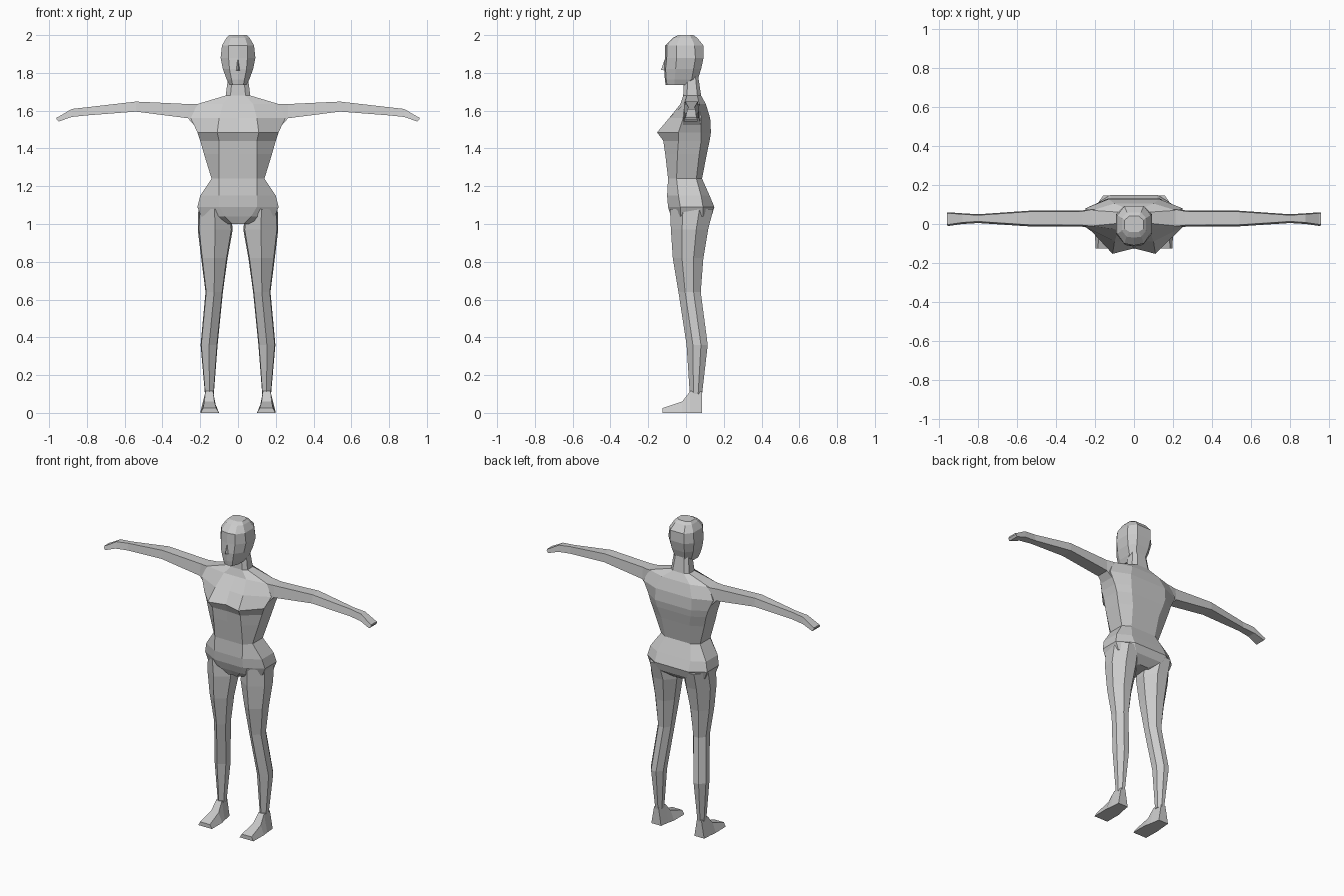
import bpy, bmesh


def loft(name, rings):
    """Skin a closed, capped surface through rings of equal point count."""
    bm = bmesh.new()
    vs = [[bm.verts.new(p) for p in r] for r in rings]
    n = len(rings[0])
    for a, b in zip(vs, vs[1:]):
        for i in range(n):
            j = (i + 1) % n
            bm.faces.new((a[i], a[j], b[j], b[i]))
    bm.faces.new(vs[0])
    bm.faces.new(vs[-1])
    bmesh.ops.recalc_face_normals(bm, faces=bm.faces)
    me = bpy.data.meshes.new(name)
    bm.to_mesh(me)
    bm.free()
    ob = bpy.data.objects.new(name, me)
    bpy.context.collection.objects.link(ob)
    return ob


def body_ring(z, w, sf, sb, fx, fy, cy, bx, by):
    """Symmetric ring: sides at +-w, front pair, front centre, back pair."""
    half = [(fx, fy, z), (w, sf, z), (w, sb, z), (bx, by, z)]
    return [(0, cy, z)] + half + [(-x, y, q) for x, y, q in reversed(half)]


def leg_ring(s, z, x0, x1, y0, y1):
    """Seven-sided leg section with a ridge down the shin."""
    d, w, m = y1 - y0, x1 - x0, (x0 + x1) / 2
    pts = [(m, y0), (x1 - .04 * w, y0 + .3 * d), (x1, y0 + .68 * d),
           (m + .2 * w, y1), (m - .2 * w, y1),
           (x0, y0 + .68 * d), (x0 + .04 * w, y0 + .28 * d)]
    return [(s * x, y, z) for x, y in pts]


def arm_ring(s, x, z0, z1, y0, y1):
    return [(s * x, y0, z0), (s * x, y1, z0),
            (s * x, y1 - .005, z1), (s * x, y0 + .008, z1)]


def foot_ring(s, y, z, b0, b1, t0, t1):
    return [(s * b0, y, 0), (s * b1, y, 0), (s * t1, y, z), (s * t0, y, z)]


# Torso and neck, from crotch to under the skull
torso = [
    (1.00, .06, -.03, .07, .03, -.06, -.05, .03, .09),
    (1.04, .195, -.03, .09, .07, -.08, -.075, .10, .135),
    (1.09, .215, -.03, .09, .10, -.095, -.095, .12, .15),
    (1.15, .20, -.04, .08, .10, -.10, -.10, .12, .125),
    (1.24, .14, -.05, .055, .10, -.095, -.095, .09, .085),
    (1.37, .18, -.045, .07, .10, -.11, -.11, .10, .11),
    (1.44, .20, -.04, .08, .10, -.12, -.115, .12, .125),
    (1.485, .215, -.04, .08, .11, -.153, -.125, .13, .132),
    (1.56, .25, -.015, .08, .10, -.09, -.085, .13, .128),
    (1.635, .215, -.01, .07, .08, -.03, -.03, .10, .105),
    (1.68, .065, .005, .06, .04, -.015, -.015, .04, .08),
    (1.78, .052, .01, .05, .03, -.01, -.01, .03, .065),
]
loft("torso", [body_ring(*r) for r in torso])

# Head
head = [
    (1.735, .045, -.06, -.01, .028, -.10, -.108, .03, .00),
    (1.765, .06, -.06, .03, .034, -.105, -.112, .035, .062),
    (1.82, .08, -.055, .04, .045, -.108, -.115, .045, .08),
    (1.88, .092, -.05, .05, .05, -.102, -.112, .05, .093),
    (1.945, .085, -.05, .045, .05, -.10, -.11, .05, .092),
    (1.985, .062, -.035, .03, .038, -.065, -.07, .036, .06),
    (2.00, .048, -.025, .02, .025, -.04, -.04, .025, .04),
]
loft("head", [body_ring(*r) for r in head])

# Nose wedge
loft("nose", [[(-.014, -.105, 1.812), (.014, -.105, 1.812), (0, -.132, 1.816)],
              [(-.006, -.105, 1.87), (.006, -.105, 1.87), (0, -.114, 1.87)]])

legs = [
    (1.08, .04, .21, -.085, .145),
    (.97, .028, .213, -.08, .117),
    (.82, .055, .195, -.07, .092),
    (.64, .08, .172, -.04, .078),
    (.36, .108, .198, .003, .115),
    (.10, .128, .175, .02, .085),
]
arms = [
    (.17, 1.50, 1.638, -.02, .08),
    (.225, 1.515, 1.635, -.018, .078),
    (.265, 1.56, 1.635, -.014, .07),
    (.54, 1.595, 1.648, -.012, .068),
    (.80, 1.575, 1.618, .005, .05),
    (.88, 1.567, 1.609, .000, .055),
    (.95, 1.542, 1.568, -.01, .06),
    (.96, 1.555, 1.565, -.008, .06),
]
feet = [
    (-.125, .025, .10, .198, .115, .185),
    (-.02, .06, .10, .20, .125, .178),
    (.022, .115, .11, .195, .132, .172),
    (.085, .112, .12, .19, .138, .17),
]

# Limbs on both sides
for s, side in ((1, "left"), (-1, "right")):
    loft(side + "_leg", [leg_ring(s, *r) for r in legs])
    loft(side + "_arm", [arm_ring(s, *r) for r in arms])
    loft(side + "_foot", [foot_ring(s, *r) for r in feet])
